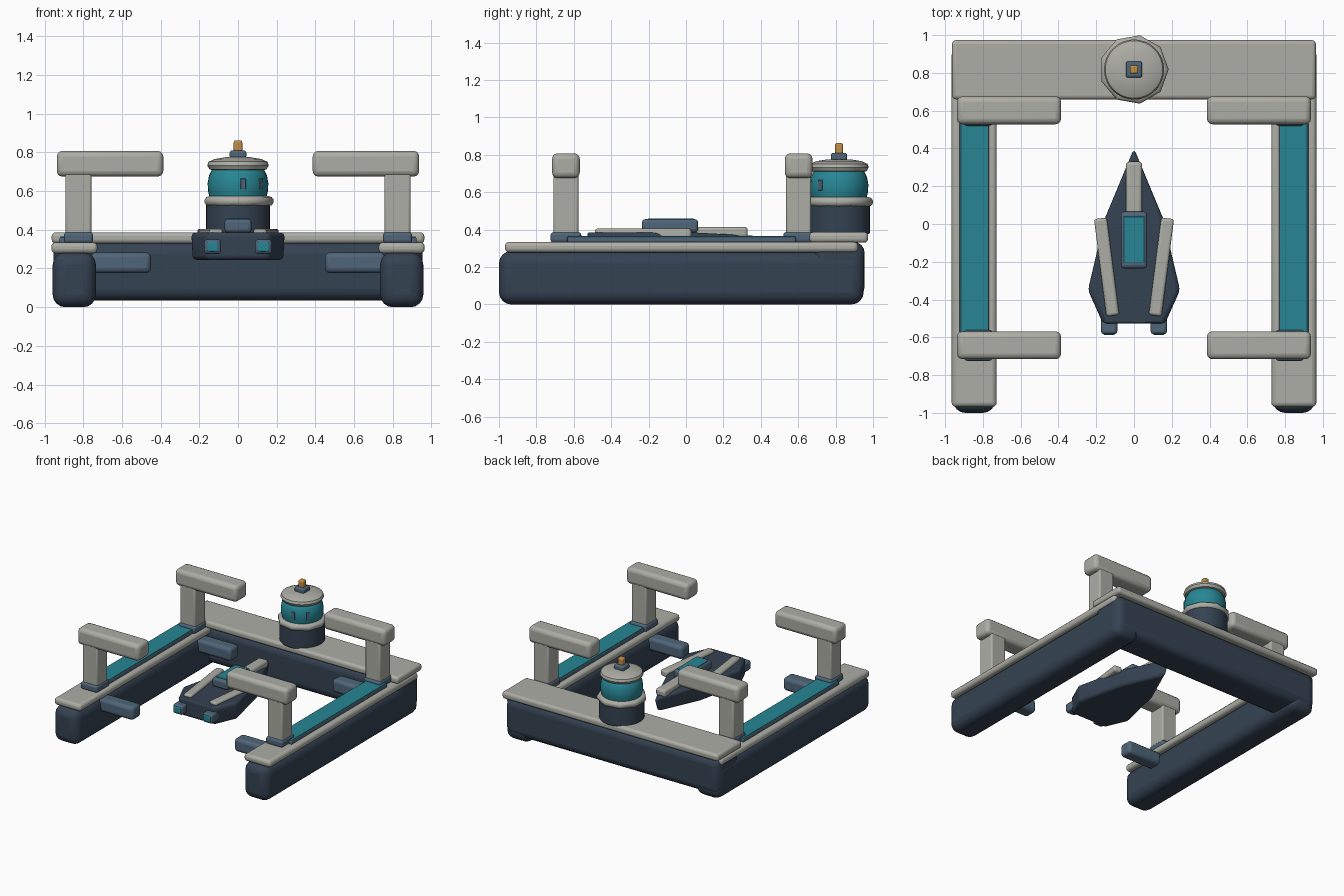
import bpy, bmesh, math
from mathutils import Matrix, Vector

if "Cube" in bpy.data.objects:
    bpy.data.objects.remove(bpy.data.objects["Cube"])


def mat(name, rgb):
    m = bpy.data.materials.new(name)
    m.diffuse_color = (*rgb, 1)
    m.use_nodes = True
    m.node_tree.nodes["Principled BSDF"].inputs["Base Color"].default_value = m.diffuse_color
    return m


NAVY = mat("navy", (0.035, 0.055, 0.085))
SLATE = mat("slate", (0.08, 0.13, 0.19))
TEAL = mat("teal", (0.02, 0.24, 0.30))
STONE = mat("stone", (0.42, 0.42, 0.38))
AMBER = mat("amber", (0.55, 0.27, 0.06))


def finish(name, bm, material, bevel=0.0, segments=3, smooth=True):
    bmesh.ops.recalc_face_normals(bm, faces=bm.faces)
    me = bpy.data.meshes.new(name)
    bm.to_mesh(me)
    bm.free()
    ob = bpy.data.objects.new(name, me)
    bpy.context.collection.objects.link(ob)
    me.materials.append(material)
    if bevel:
        b = ob.modifiers.new("bevel", 'BEVEL')
        b.width, b.segments = bevel, segments
        b.limit_method = 'ANGLE'
        b.angle_limit = math.radians(30)
    if smooth:
        bpy.ops.object.select_all(action='DESELECT')
        ob.select_set(True)
        bpy.context.view_layer.objects.active = ob
        bpy.ops.object.shade_smooth_by_angle(angle=math.radians(40))
    return ob


def box(name, x, y, z, material, bevel=0.015, segments=3):
    """Bevelled box from (min, max) ranges."""
    bm = bmesh.new()
    bmesh.ops.create_cube(bm, size=1)
    for v in bm.verts:
        for i, r in enumerate((x, y, z)):
            v.co[i] = r[0] if v.co[i] < 0 else r[1]
    return finish(name, bm, material, bevel, segments)


def lathe(name, profile, centre, material, sides=32, bevel=0.0):
    """Closed solid of revolution from (radius, z) points."""
    bm = bmesh.new()
    rings = []
    for r, z in profile:
        rings.append([bm.verts.new((centre[0] + r * math.cos(2 * math.pi * i / sides),
                                    centre[1] + r * math.sin(2 * math.pi * i / sides), z))
                      for i in range(sides)])
    for a, b in zip(rings, rings[1:]):
        for i in range(sides):
            j = (i + 1) % sides
            bm.faces.new((a[i], a[j], b[j], b[i]))
    bm.faces.new(rings[0])
    bm.faces.new(rings[-1])
    return finish(name, bm, material, bevel)


def span(s, a, b):
    return tuple(sorted((s * a, s * b)))


# U-shaped dock: rear float and deck
box("rear_float", (-0.955, 0.955), (0.68, 0.955), (0.035, 0.335), NAVY, 0.06, 4)
box("rear_deck", (-0.963, 0.963), (0.66, 0.973), (0.33, 0.387), STONE, 0.02)

for s, side in ((-1, "left"), (1, "right")):
    # Side floats, decks and walkway strips
    box(side + "_float", span(s, 0.735, 0.958), (-1.0, 0.95), (0, 0.285), NAVY, 0.065, 4)
    box(side + "_deck", span(s, 0.727, 0.965), (-0.968, 0.92), (0.278, 0.335), STONE, 0.022)
    box(side + "_walkway_base", span(s, 0.767, 0.923), (-0.635, 0.587), (0.33, 0.362), SLATE, 0.008)
    box(side + "_walkway_strip", span(s, 0.772, 0.918), (-0.63, 0.582), (0.355, 0.366), TEAL, 0.003)
    # Docking posts with arms, collars and fenders
    for y, end in ((-0.642, "front"), (0.602, "back")):
        n = f"{side}_{end}_"
        box(n + "collar", span(s, 0.75, 0.90), (y - 0.082, y + 0.082), (0.33, 0.387), SLATE, 0.016)
        box(n + "post", span(s, 0.758, 0.892), (y - 0.067, y + 0.067), (0.37, 0.70), STONE, 0.012)
        box(n + "arm", span(s, 0.386, 0.937), (y - 0.074, y + 0.074), (0.675, 0.808), STONE, 0.03)
        box(n + "fender", span(s, 0.45, 0.76), (y - 0.055, y + 0.055), (0.177, 0.283), SLATE, 0.025)

# Control tower
C = (0, 0.818)
lathe("tower_base", [(0.166, 0.375), (0.166, 0.535)], C, NAVY, bevel=0.012)
ring = [(0.159 + 0.026 * math.cos(a), 0.548 + 0.026 * math.sin(a))
        for a in (math.pi * (k / 5 - 0.5) for k in range(6))]
lathe("tower_ring", ring, C, STONE, sides=9)
lathe("tower_cabin", [(0.145, 0.56), (0.155, 0.60), (0.157, 0.64), (0.15, 0.68),
                      (0.135, 0.71), (0.11, 0.73)], C, TEAL)
lathe("tower_roof", [(0.12, 0.705), (0.148, 0.713), (0.159, 0.733), (0.152, 0.752),
                     (0.12, 0.766), (0.06, 0.776)], C, STONE)
box("beacon_base", (-0.043, 0.043), (C[1] - 0.043, C[1] + 0.043), (0.768, 0.81), SLATE, 0.012)
box("beacon_light", (-0.022, 0.022), (C[1] - 0.022, C[1] + 0.022), (0.80, 0.862), AMBER, 0.01)
for k, deg in enumerate((-80, -40)):
    w = box(f"tower_window_{k}", (0.148, 0.16), (-0.014, 0.014), (0.61, 0.665), SLATE, 0.004)
    w.matrix_world = Matrix.Translation((*C, 0)) @ Matrix.Rotation(math.radians(deg), 4, 'Z')

# Boat hull: extruded pointed outline
half = [(0.0, 0.41), (0.155, 0.03), (0.245, -0.35), (0.165, -0.527)]
outline = half + [(-x, y) for x, y in reversed(half[1:])]
bm = bmesh.new()
low = [bm.verts.new((x * 0.97, y, 0.245)) for x, y in outline]
top = [bm.verts.new((x, y, 0.385)) for x, y in outline]
low[0].co.y = 0.36
top[0].co.z = 0.365
n = len(outline)
for i in range(n):
    j = (i + 1) % n
    bm.faces.new((low[i], low[j], top[j], top[i]))
bm.faces.new(low)
bmesh.ops.triangulate(bm, faces=[bm.faces.new(top)])
finish("boat_hull", bm, NAVY, 0.022)

# Boat deck fittings
box("boat_spine", (-0.043, 0.043), (-0.05, 0.33), (0.355, 0.415), STONE, 0.018)
box("boat_cabin", (-0.07, 0.07), (-0.235, 0.065), (0.385, 0.456), SLATE, 0.018)
box("boat_cabin_window", (-0.056, 0.056), (-0.205, 0.04), (0.44, 0.46), TEAL, 0.004)
for s, side in ((-1, "left"), (1, "right")):
    a, b = Vector((s * 0.178, 0.03)), Vector((s * 0.112, -0.485))
    half_len = (a - b).length / 2
    rail = box(f"boat_{side}_rail", (-0.034, 0.034), (-half_len, half_len), (-0.025, 0.025), STONE, 0.014)
    mid, d = (a + b) / 2, a - b
    rail.matrix_world = (Matrix.Translation((mid.x, mid.y, 0.38))
                         @ Matrix.Rotation(math.atan2(-d.x, d.y), 4, 'Z'))
    # Stern thrusters
    box(f"boat_{side}_thruster", span(s, 0.088, 0.175), (-0.583, -0.48), (0.275, 0.35), SLATE, 0.016)
    box(f"boat_{side}_nozzle", span(s, 0.102, 0.161), (-0.588, -0.57), (0.288, 0.337), TEAL, 0.006)
